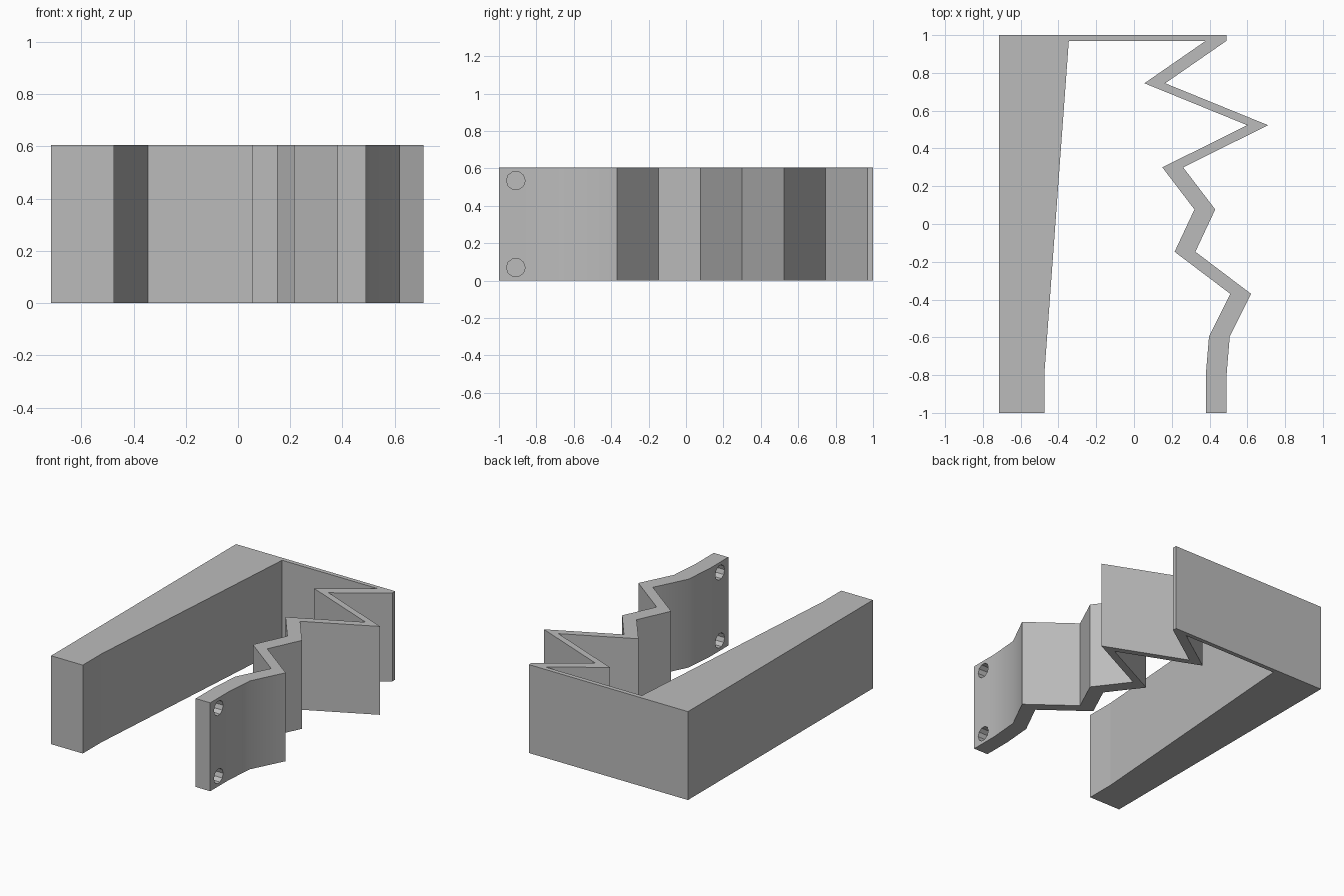
import bpy
import bmesh
import math

HEIGHT = 0.605

cube = bpy.data.objects.get("Cube")
if cube:
    bpy.data.objects.remove(cube, do_unlink=True)

grey = bpy.data.materials.new("plain grey")
grey.use_nodes = True
grey.diffuse_color = (0.5, 0.5, 0.5, 1)
grey.node_tree.nodes["Principled BSDF"].inputs["Base Color"].default_value = (0.5, 0.5, 0.5, 1)


def extrude_outline(name, outline):
    """Raise a flat outline to the full height of the clip."""
    bm = bmesh.new()
    base = bm.faces.new([bm.verts.new((x, y, 0)) for x, y in outline])
    raised = bmesh.ops.extrude_face_region(bm, geom=[base])["geom"]
    top = [v for v in raised if isinstance(v, bmesh.types.BMVert)]
    bmesh.ops.translate(bm, verts=top, vec=(0, 0, HEIGHT))
    bmesh.ops.recalc_face_normals(bm, faces=bm.faces)
    mesh = bpy.data.meshes.new(name)
    bm.to_mesh(mesh)
    bm.free()
    mesh.materials.append(grey)
    obj = bpy.data.objects.new(name, mesh)
    bpy.context.collection.objects.link(obj)
    return obj


def select_only(obj):
    bpy.ops.object.select_all(action="DESELECT")
    obj.select_set(True)
    bpy.context.view_layer.objects.active = obj


# Tapered solid arm
extrude_outline("tapered_arm", [(-0.715, -1), (-0.475, -1), (-0.475, -0.8),
                                (-0.345, 0.97), (-0.345, 1), (-0.715, 1)])

# Thin plate joining the two arms at the back
extrude_outline("back_plate", [(-0.345, 0.97), (0.49, 0.97), (0.49, 1), (-0.345, 1)])

# Zigzag spring arm: outer edge, then the same path shifted inwards
outer = [(0.49, 0.97), (0.165, 0.745), (0.71, 0.523), (0.26, 0.30), (0.43, 0.077),
         (0.325, -0.147), (0.62, -0.37), (0.507, -0.595), (0.49, -0.8), (0.49, -1)]
inner = [(x - 0.11, y) for x, y in reversed(outer)]
spring = extrude_outline("zigzag_spring_arm", outer + inner)

# Two screw holes through the tip of the spring arm
for z in (0.07, 0.535):
    bpy.ops.mesh.primitive_cylinder_add(vertices=10, radius=0.05, depth=0.4,
                                        location=(0.435, -0.91, z),
                                        rotation=(0, math.pi / 2, 0))
    cutter = bpy.context.object
    cutter.name = "hole_cutter"
    cutter.hide_render = True
    cutter.data.materials.append(grey)
    hole = spring.modifiers.new("screw_hole", "BOOLEAN")
    hole.operation = "DIFFERENCE"
    hole.solver = "EXACT"
    hole.object = cutter
    select_only(spring)
    bpy.ops.object.modifier_apply(modifier=hole.name)
    bpy.data.objects.remove(cutter, do_unlink=True)

# Soften only the shallow bends
select_only(spring)
bpy.ops.object.shade_smooth_by_angle(angle=math.radians(30))
